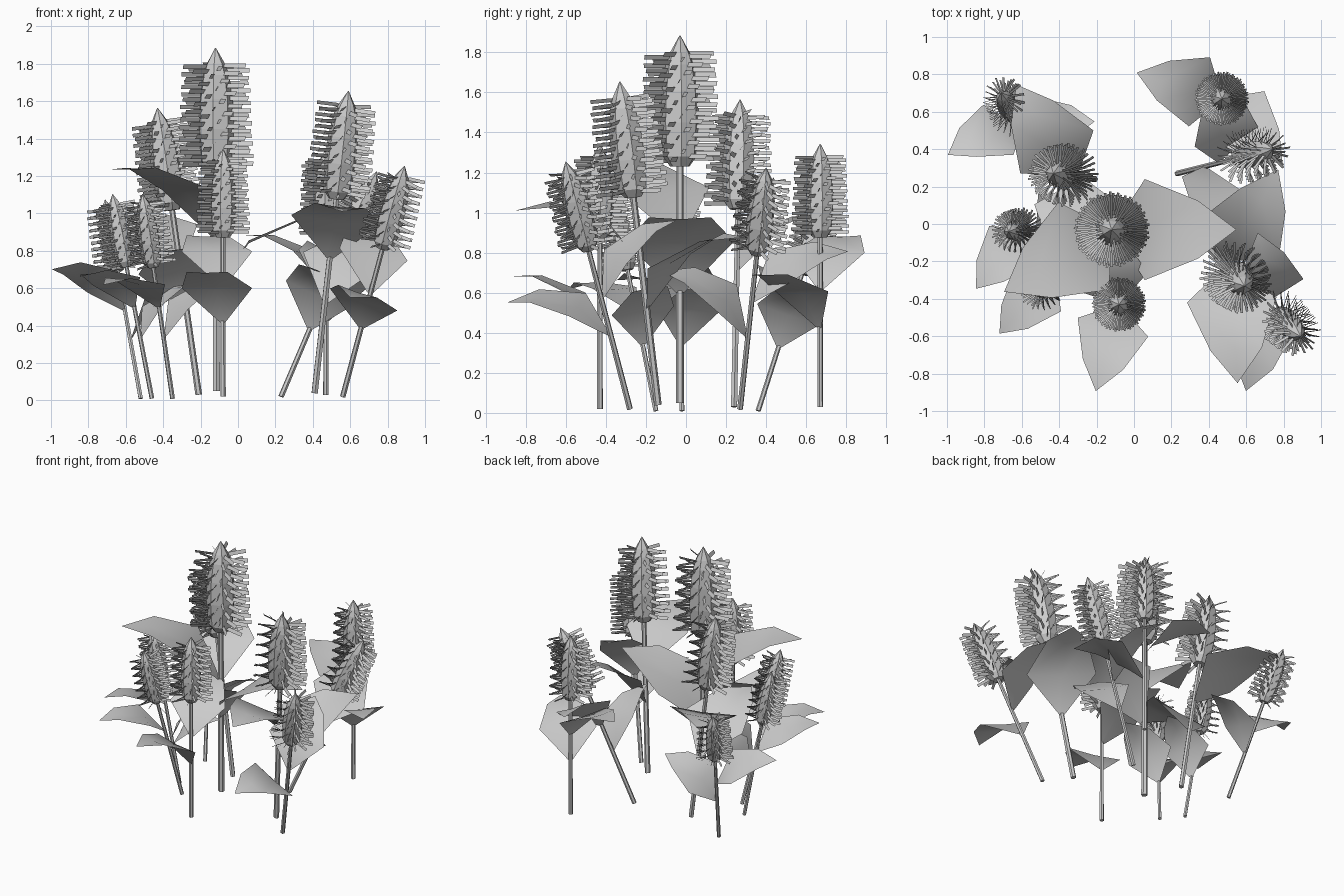
import bpy, bmesh, math
from mathutils import Vector, Matrix

if "Cube" in bpy.data.objects:
    bpy.data.objects.remove(bpy.data.objects["Cube"])


def mesh_from(name, build):
    bm = bmesh.new()
    build(bm)
    me = bpy.data.meshes.new(name)
    bm.to_mesh(me)
    bm.free()
    return me


def lathe(profile, sides):
    # Closed faceted solid of revolution from (radius, height) pairs
    def build(bm):
        rings = []
        for r, z in profile:
            rings.append([bm.verts.new((r * math.cos(2 * math.pi * i / sides),
                                        r * math.sin(2 * math.pi * i / sides), z))
                          for i in range(sides)])
        for a, b in zip(rings, rings[1:]):
            for i in range(sides):
                j = (i + 1) % sides
                bm.faces.new((a[i], a[j], b[j], b[i]))
        bm.faces.new(rings[0][::-1])
        bm.faces.new(rings[-1])
    return build


def build_leaf(bm):
    # Arched blade: (distance out, half width, centre height, edge height)
    rows = [(0.01, 0.02, 0.0, 0.0), (0.175, 0.27, 0.24, 0.255),
            (0.46, 0.155, 0.365, 0.375)]
    grid = [[bm.verts.new((d, -w, e)), bm.verts.new((d, 0, c)), bm.verts.new((d, w, e))]
            for d, w, c, e in rows]
    for a, b in zip(grid, grid[1:]):
        for i in range(2):
            bm.faces.new((a[i], b[i], b[i + 1], a[i + 1]))
    tip = bm.verts.new((0.665, 0, 0.365))
    for i in range(2):
        bm.faces.new((grid[-1][i], tip, grid[-1][i + 1]))
    for f in bm.faces:
        f.smooth = True


def build_florets(bm):
    # Steeply slanted radial strips in a golden-angle spiral around the head
    count = 105
    for i in range(count):
        t = i / (count - 1)
        z = 1.21 + 0.535 * t
        a = i * math.radians(137.508)
        radial = Vector((math.cos(a), math.sin(a), 0))
        side = Vector((-math.sin(a), math.cos(a), 0))
        across = (side * math.cos(1.05) + Vector((0, 0, math.sin(1.05)))) * 0.013
        inner, outer = 0.05, 0.205 - 0.025 * t
        pts = []
        for r, s in ((inner, -1), (outer, -1), (outer, 1), (inner, 1)):
            pts.append(bm.verts.new(radial * r + across * s + Vector((0, 0, z))))
        bm.faces.new(pts)


stem = mesh_from("stem", lathe([(0.021, 0), (0.018, 1.2)], 6))
head = mesh_from("flower_head", lathe(
    [(0.05, 1.18), (0.085, 1.23), (0.098, 1.4), (0.092, 1.56),
     (0.072, 1.69), (0.05, 1.75), (0.002, 1.835)], 7))
leaf = mesh_from("leaf", build_leaf)
florets = mesh_from("florets", build_florets)


def place(name, mesh, matrix):
    ob = bpy.data.objects.new(name, mesh)
    bpy.context.collection.objects.link(ob)
    ob.matrix_world = matrix


# Each plant: stem base, head tip, direction of the upper leaf in degrees
plants = [
    ((-0.115, -0.03, 0.05), (-0.12, -0.03, 1.88), 210),
    ((-0.21, 0.24, 0.03), (-0.43, 0.27, 1.56), 120),
    ((0.56, -0.28, 0.02), (0.89, -0.60, 1.25), 106),
    ((0.41, -0.14, 0.04), (0.59, -0.33, 1.65), 273),
    ((-0.08, -0.43, 0.02), (-0.08, -0.43, 1.34), 105),
    ((0.47, 0.67, 0.03), (0.47, 0.67, 1.34), 163),
    ((0.23, 0.27, 0.02), (0.74, 0.40, 1.22), 107),
    ((-0.52, 0.36, 0.01), (-0.71, 0.70, 1.07), 211),
    ((-0.46, -0.02, 0.01), (-0.67, -0.04, 1.10), 231),
    ((-0.35, -0.15, 0.01), (-0.51, -0.37, 1.10), 228),
]
for n, (base, tip, angle) in enumerate(plants, 1):
    axis = Vector(tip) - Vector(base)
    frame = (Matrix.Translation(base)
             @ Vector((0, 0, 1)).rotation_difference(axis).to_matrix().to_4x4()
             @ Matrix.Scale(axis.length / 1.83, 4))
    spun = frame @ Matrix.Rotation(math.radians(angle), 4, 'Z')
    place(f"stem_{n}", stem, spun)
    place(f"flower_head_{n}", head, spun)
    place(f"florets_{n}", florets, spun)
    place(f"upper_leaf_{n}", leaf, spun @ Matrix.Translation((0, 0, 0.82)))
    place(f"lower_leaf_{n}", leaf, spun @ Matrix.Rotation(math.radians(150), 4, 'Z')
          @ Matrix.Translation((0, 0, 0.55)))
